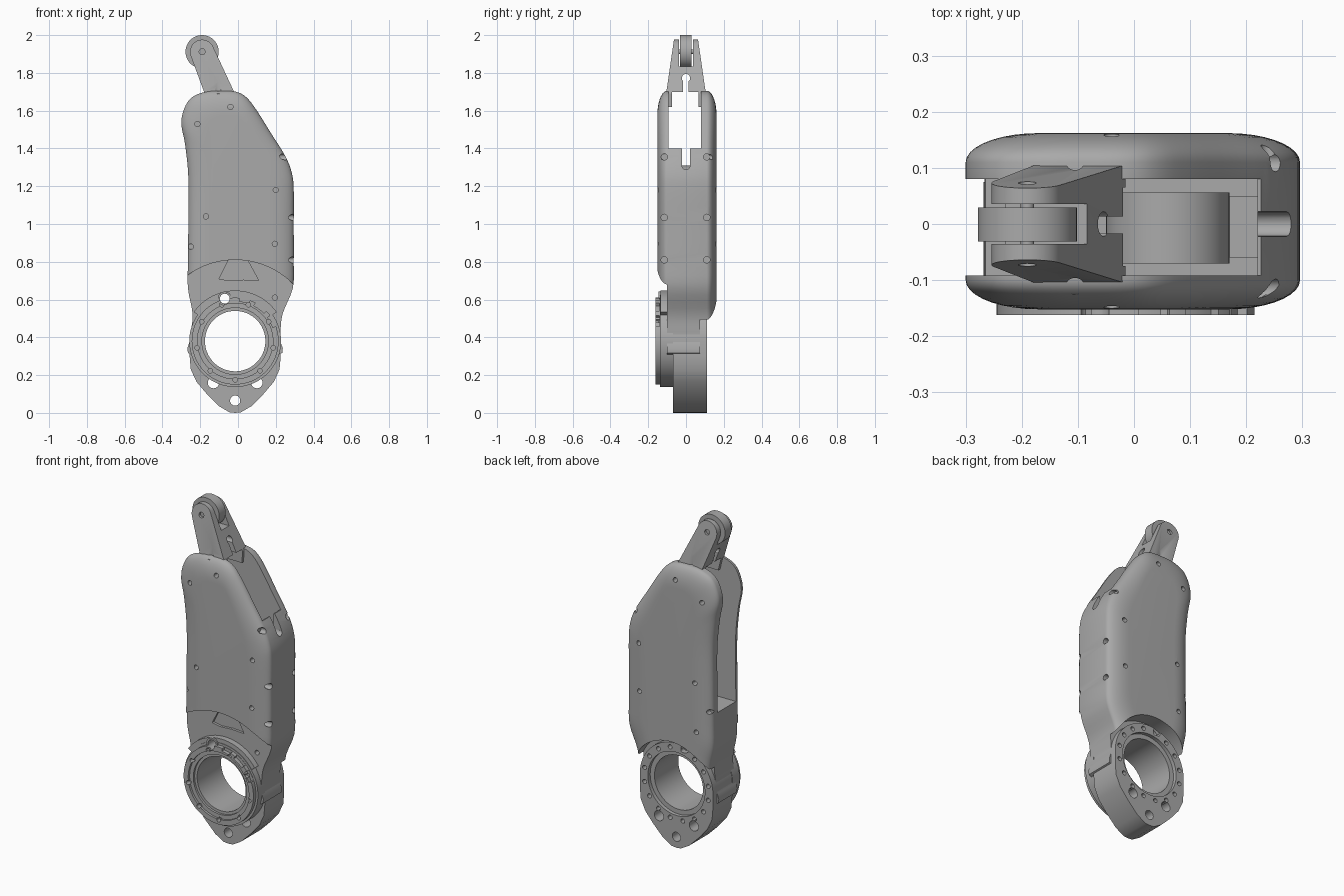
import bpy, bmesh, math
from mathutils import Vector, Matrix

if "Cube" in bpy.data.objects:
    bpy.data.objects.remove(bpy.data.objects["Cube"])

grey = bpy.data.materials.new("satin grey")
grey.use_nodes = True
GREY = (0.4, 0.4, 0.4, 1)
grey.diffuse_color = GREY
grey.node_tree.nodes["Principled BSDF"].inputs["Base Color"].default_value = GREY

JOINT = (-0.015, 0.38)   # x, z of the big joint axis
TIP = (-0.19, 1.912)     # x, z of the roller axis


def finish(name, bm):
    bmesh.ops.recalc_face_normals(bm, faces=bm.faces[:])
    mesh = bpy.data.meshes.new(name)
    bm.to_mesh(mesh)
    bm.free()
    mesh.materials.append(grey)
    obj = bpy.data.objects.new(name, mesh)
    bpy.context.collection.objects.link(obj)
    return obj


def loft(name, layers):
    """Skin a list of (outline, y) layers, closed at both ends."""
    bm = bmesh.new()
    rings = [[bm.verts.new((x, y, z)) for x, z in pts] for pts, y in layers]
    n = len(rings[0])
    for a, b in zip(rings, rings[1:]):
        for i in range(n):
            j = (i + 1) % n
            bm.faces.new((a[i], a[j], b[j], b[i]))
    bm.faces.new(rings[0])
    bm.faces.new(rings[-1])
    return finish(name, bm)


def prism(name, pts, y0, y1):
    return loft(name, [(pts, y0), (pts, y1)])


def circle(c, r, n=64, a0=0, a1=360):
    full = a1 - a0 == 360
    steps = n if full else n + 1
    angles = [math.radians(a0 + (a1 - a0) * i / n) for i in range(steps)]
    return [(c[0] + r * math.cos(a), c[1] + r * math.sin(a)) for a in angles]


def disc(name, c, r, y0, y1, n=64):
    return prism(name, circle(c, r, n), y0, y1)


def rod(name, start, end, r, n=20):
    a, b = Vector(start), Vector(end)
    rot = (b - a).to_track_quat('Z', 'Y').to_matrix().to_4x4()
    bm = bmesh.new()
    bmesh.ops.create_cone(bm, cap_ends=True, segments=n, radius1=r, radius2=r,
                          depth=(b - a).length, matrix=Matrix.Translation((a + b) / 2) @ rot)
    return finish(name, bm)


def block(name, x, y, z):
    return prism(name, [(x[0], z[0]), (x[1], z[0]), (x[1], z[1]), (x[0], z[1])], *y)


def cut(obj, *cutters, mode='DIFFERENCE'):
    bpy.context.view_layer.objects.active = obj
    for c in cutters:
        m = obj.modifiers.new("cut", 'BOOLEAN')
        m.operation, m.object, m.solver = mode, c, 'EXACT'
        bpy.ops.object.modifier_apply(modifier=m.name)
        bpy.data.objects.remove(c)


def smooth(pts, k=4):
    """Closed Catmull-Rom curve through the points."""
    out, n = [], len(pts)
    for i in range(n):
        a, b, c, d = (Vector(pts[(i + j - 1) % n]) for j in range(4))
        for s in range(k):
            t = s / k
            out.append(tuple(0.5 * (2 * b + (c - a) * t + (2 * a - 5 * b + 4 * c - d) * t * t
                                    + (3 * b - a - 3 * c + d) * t ** 3)))
    return out


# Main housing: pillow-edged shell
outline = smooth([(-0.3, 1.53), (-0.285, 1.61), (-0.245, 1.67), (-0.17, 1.7), (-0.09, 1.705),
                  (-0.01, 1.7), (0.045, 1.67), (0.1, 1.6), (0.175, 1.48), (0.25, 1.36),
                  (0.285, 1.27), (0.295, 1.18), (0.295, 1.0), (0.295, 0.8), (0.29, 0.66),
                  (0.235, 0.52), (0.222, 0.4), (0.2, 0.3), (-0.23, 0.3), (-0.252, 0.4),
                  (-0.24, 0.52), (-0.265, 0.66), (-0.265, 0.8), (-0.263, 1.0),
                  (-0.263, 1.25), (-0.28, 1.42)])


def inset(t):
    return [(x * (1 - t / 0.3), 1 + (z - 1) * (1 - t / 0.7)) for x, z in outline]


arc = [math.radians(a) for a in range(0, 91, 10)]
front_side = [(inset(0.13 * (1 - math.cos(a))), -0.1 - 0.052 * math.sin(a)) for a in arc]
back_side = [(inset(0.13 * (1 - math.cos(a))), 0.11 + 0.052 * math.sin(a)) for a in arc]
housing = loft("housing", front_side[::-1] + back_side)

# Scalloped lower edges around the joint, front and back
cut(housing, disc("front_scallop", JOINT, 0.43, -0.3, -0.1, 96),
    disc("back_scallop", JOINT, 0.27, 0.075, 0.3, 96))

# Open slot between the covers, with its notch
slot = [(-0.5, 0.86), (0.22, 0.86), (0.22, 1.4), (0.5, 1.4), (0.5, 1.9), (-0.5, 1.9)]
cut(housing, prism("slot", slot, -0.092, 0.08),
    block("notch", (0.2, 0.4), (-0.022, 0.022), (1.31, 1.45)),
    rod("notch_end", (0.2, 0, 1.31), (0.4, 0, 1.31), 0.0215))

# Trapezoid pocket above the joint
cut(housing, prism("pocket", [(-0.1, 0.71), (-0.05, 0.7), (0.03, 0.705), (0.11, 0.7),
                              (0.05, 0.81), (-0.05, 0.81)], -0.14, -0.085))

# Screw holes through the covers and along the left wall
for x, z in [(-0.215, 1.53), (-0.04, 1.62), (0.2, 1.18), (0.195, 0.895), (-0.17, 1.04),
             (-0.18, 0.75), (0.24, 1.355), (-0.25, 0.88)]:
    for y0, y1 in [(-0.3, -0.11), (0.11, 0.3)]:
        cut(housing, disc("hole", (x, z), 0.014, y0, y1, 16))
for z in (0.81, 1.035, 1.355):
    for y in (-0.115, 0.11):
        cut(housing, rod("hole", (0.22, y, z), (0.4, y, z), 0.017, 16))
cut(housing, disc("hole", (0.195, 0.61), 0.014, -0.2, -0.06, 16),
    disc("bore", JOINT, 0.2, -0.3, 0.3))

# Joint block: teardrop lower end
half = [(0.03, 0.003), (0.085, 0.035), (0.15, 0.1), (0.205, 0.165), (0.235, 0.23), (0.241, 0.3)]
cx = JOINT[0]
teardrop = ([(cx, 0)] + [(cx + x, z) for x, z in half] + circle(JOINT, 0.241, 36, 0, 180)
            + [(cx - x, z) for x, z in half[::-1]])
joint = prism("joint_block", teardrop, -0.07, 0.112)
cut(joint, disc("bore", JOINT, 0.16, -0.3, 0.3),
    disc("back_recess", JOINT, 0.188, 0.09, 0.3))
for x, z, r in [(cx, 0.065, 0.027), (cx - 0.115, 0.16, 0.03), (cx + 0.115, 0.16, 0.03)]:
    cut(joint, disc("hole", (x, z), r, -0.3, 0.3, 24))
for x, z in circle(JOINT, 0.214, 16, 11.25, 371.25):
    cut(joint, disc("hole", (x, z), 0.013, 0.08, 0.3, 16))

# Front bearing flange with raised ring
flange = disc("bearing_flange", JOINT, 0.243, -0.138, -0.07, 96)
cut(flange, disc("lip", JOINT, 0.23, -0.162, -0.12, 96), mode='UNION')
cut(flange, disc("bore", JOINT, 0.16, -0.3, 0.1, 64),
    disc("step", JOINT, 0.2, -0.3, -0.148, 64),
    disc("inner_step", JOINT, 0.176, -0.3, -0.135, 64))
for x, z in circle(JOINT, 0.205, 9, 30, 390):
    cut(flange, disc("hole", (x, z), 0.012, -0.3, -0.13, 16))
for a0, a1 in ((20, 36), (44, 62), (70, 84)):
    wedge = circle(JOINT, 0.27, 8, a0, a1) + circle(JOINT, 0.212, 8, a0, a1)[::-1]
    cut(flange, prism("notch", wedge, -0.3, -0.14))

# Cable port on the flange rim
port = disc("cable_port", (-0.07, 0.605), 0.037, -0.145, -0.09, 32)
for part in (port, flange, joint, housing):
    cut(part, disc("hole", (-0.07, 0.605), 0.026, -0.3, 0.3, 24))

# Raised shoulder arc above the flange
shoulder = prism("flange_shoulder", circle(JOINT, 0.268, 32, 35, 145)
                 + circle(JOINT, 0.225, 32, 35, 145)[::-1], -0.135, -0.09)
cut(shoulder, disc("hole", (-0.07, 0.605), 0.03, -0.3, 0.3, 24))

# Forked finger, tapering towards the tip
finger_shape = ([(-0.16, 1.62), (-0.02, 1.62), (-0.015, 1.69), (-0.03, 1.72)]
                + circle(TIP, 0.064, 16, 20, 200) + [(-0.18, 1.7)])
finger = prism("finger", finger_shape, -1, 1)
for v in finger.data.vertices:
    v.co.y *= 0.064 + (1.975 - v.co.z) * 0.145
cut(finger, block("fork_gap", (-0.5, 0.3), (-0.036, 0.036), (1.835, 2.2)),
    block("wide_slot", (-0.5, 0.3), (-0.075, 0.065), (1.5, 1.7)),
    block("narrow_slot", (-0.5, 0.3), (-0.017, 0.013), (1.65, 1.775)),
    rod("keyhole", (-0.5, 0, 1.772), (0.3, 0, 1.772), 0.022))
for s in (-1, 1):
    cut(finger, rod("screw_well", (-0.105, 0.115 * s, 1.685), (-0.105, 0.115 * s, 1.9), 0.019),
        disc("pin_hole", TIP, 0.016, *sorted((0.06 * s, 0.2 * s)), 20))
    rod("finger_screw", (-0.105, 0.115 * s, 1.66), (-0.105, 0.115 * s, 1.69), 0.011)

# Roller and its pin
disc("roller", TIP, 0.088, -0.031, 0.029, 64)
disc("roller_pin", TIP, 0.012, -0.062, 0.062, 20)

# Drum and pad inside the slot
disc("inner_drum", (0.06, 1.2), 0.11, -0.07, 0.056, 48)
block("drum_mount", (0.04, 0.222), (-0.06, 0.05), (0.86, 1.2))

# Smooth shading with sharp edges kept
for obj in bpy.context.scene.objects:
    obj.select_set(obj.type == 'MESH')
    if obj.type == 'MESH':
        bpy.context.view_layer.objects.active = obj
bpy.ops.object.shade_smooth_by_angle(angle=math.radians(30))
